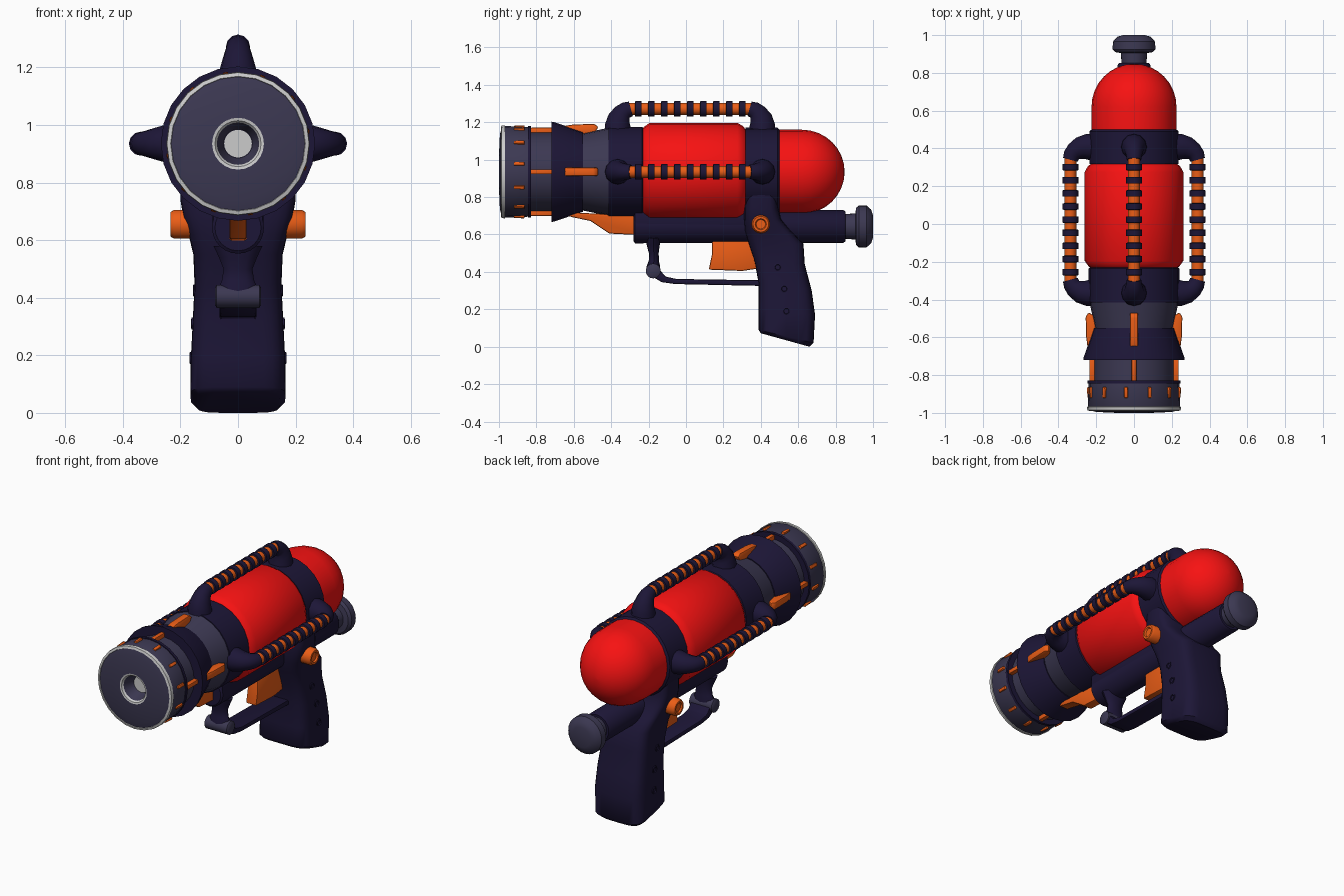
import bpy, bmesh
from math import sin, cos, pi, radians
from mathutils import Matrix, Vector

if "Cube" in bpy.data.objects:
    bpy.data.objects.remove(bpy.data.objects["Cube"])

def material(name, rgb):
    m = bpy.data.materials.new(name)
    m.diffuse_color = (*rgb, 1)
    m.use_nodes = True
    m.node_tree.nodes["Principled BSDF"].inputs["Base Color"].default_value = m.diffuse_color
    return m

NAVY = material("navy", (0.012, 0.008, 0.038))
SLATE = material("slate", (0.045, 0.04, 0.085))
RED = material("red", (0.93, 0.006, 0.006))
ORANGE = material("orange", (0.83, 0.11, 0.008))
AXIS = 0.935  # height of the barrel axis

def around(deg):
    """Frame on the barrel axis whose local z points outward at an angle."""
    return Matrix.Translation((0, 0, AXIS)) @ Matrix.Rotation(radians(deg), 4, 'Y')

def loft(name, rings, mat=None, frame=Matrix(), closed=False, angle=35, bevel=0):
    bm = bmesh.new()
    vs = [[bm.verts.new(frame @ Vector(p)) for p in r] for r in rings]
    n = len(vs[0])
    pairs = list(zip(vs, vs[1:])) + ([(vs[-1], vs[0])] if closed else [])
    for a, b in pairs:
        for i in range(n):
            j = (i + 1) % n
            bm.faces.new((a[i], a[j], b[j], b[i]))
    if not closed:
        bm.faces.new(vs[0])
        bm.faces.new(vs[-1])
    bmesh.ops.recalc_face_normals(bm, faces=bm.faces)
    if bevel:
        edges = [e for e in bm.edges if e.calc_face_angle(0) > 0.4]
        bmesh.ops.bevel(bm, geom=edges, offset=bevel, segments=2, profile=0.5, affect='EDGES')
    me = bpy.data.meshes.new(name)
    bm.to_mesh(me)
    bm.free()
    me.shade_smooth()
    me.set_sharp_from_angle(angle=radians(angle))
    if mat:
        me.materials.append(mat)
    ob = bpy.data.objects.new(name, me)
    bpy.context.collection.objects.link(ob)
    return ob

def lathe(name, profile, mat=None, frame=around(0), n=24, closed=False):
    """Revolve (y, radius) points about the local y axis."""
    rings = [[(r * sin(2 * pi * i / n), y, r * cos(2 * pi * i / n)) for i in range(n)]
             for y, r in profile]
    return loft(name, rings, mat, frame, closed)

def plate(name, outline, half, mat, frame=Matrix(), bevel=0.008):
    """Extrude a (y, z) side outline across x."""
    return loft(name, [[(s * half, y, z) for y, z in outline] for s in (-1, 1)],
                mat, frame, bevel=bevel)

def sweep(name, path, mat, frame=Matrix(), n=12):
    """Tube through (y, z, x_radius, in_plane_radius) points."""
    rings = []
    for k, (y, z, rx, rn) in enumerate(path):
        a, b = path[max(k - 1, 0)], path[min(k + 1, len(path) - 1)]
        t = Vector((b[0] - a[0], b[1] - a[1])).normalized()
        rings.append([(rx * cos(2 * pi * i / n), y - t.y * rn * sin(2 * pi * i / n),
                       z + t.x * rn * sin(2 * pi * i / n)) for i in range(n)])
    return loft(name, rings, mat, frame, angle=50)

# Nozzle cap with recessed bore
lathe("nozzle_cap", [(-.84, .2), (-.845, .24), (-.97, .245), (-.985, .236), (-.995, .2),
                     (-1, .09), (-.99, .075), (-.92, .05)], SLATE)
lathe("nozzle_rim", [(-.965, .24), (-.968, .249), (-.986, .247), (-.99, .234), (-.98, .23)], closed=True)
lathe("bore_lip", [(-.995, .092), (-1, .09), (-.998, .08), (-.988, .073), (-.985, .085)], closed=True)
lathe("bore_end", [(-.918, .048), (-.925, .048)])
for k in range(12):
    plate(f"cap_tick_{k}", [(-.92, .22), (-.92, .249), (-.865, .252), (-.86, .22)],
          .009, ORANGE, around(30 * k - 10), bevel=.003)

# Barrel sections, front to back
lathe("neck_ring", [(-.845, .2), (-.845, .245), (-.828, .245), (-.828, .2)], NAVY)
lathe("neck", [(-.83, .212), (-.71, .212)], SLATE)
lathe("flare", [(-.72, .2), (-.72, .268), (-.705, .266), (-.55, .213), (-.55, .19)], NAVY)
lathe("waist", [(-.56, .205), (-.41, .236)], SLATE)
lathe("front_collar", [(-.42, .2), (-.415, .24), (-.235, .24), (-.225, .23)], NAVY)
lathe("tank", [(-.235, .225), (-.225, .24), (-.195, .261), (.275, .261), (.305, .245), (.32, .225)], RED)
lathe("rear_collar", [(.312, .2), (.318, .236), (.49, .236), (.5, .225)], NAVY)
lathe("tank_dome", [(.48, .225), (.62, .225)] +
      [(.62 + .228 * sin(a * pi / 16), max(.225 * cos(a * pi / 16), .004)) for a in range(1, 9)], RED)

# Orange fins on the neck and behind the flare
for name, a in (("top", 0), ("right", 90), ("left", -90), ("bottom", 180)):
    plate(f"neck_strip_{name}", [(-.83, .2), (-.83, .236), (-.71, .236), (-.71, .2)], .013, ORANGE, around(a), .004)
    if name != "bottom":
        plate(f"fin_{name}", [(-.66, .2), (-.65, .246), (-.6, .253), (-.49, .256), (-.468, .24), (-.5, .19)],
              .022, ORANGE, around(a))
plate("bottom_fin", [(-.65, .72), (-.62, .695), (-.51, .672), (-.41, .605), (-.25, .597), (-.25, .7)], .03, ORANGE)

# Three ribbed hoses with tapered elbows
front = [(-.365, .2, .07, .07), (-.365, .25, .066, .068), (-.358, .285, .056, .06),
         (-.34, .315, .047, .05), (-.32, .33, .042, .044), (-.295, .337, .038, .04)]
for name, a in (("top", 0), ("right", 90), ("left", -90)):
    sweep(f"{name}_front_elbow", front, NAVY, around(a))
    sweep(f"{name}_rear_elbow", [(.045 - y if y > -.33 else .043 - y, z, rx, rn) for y, z, rx, rn in front],
          NAVY, around(a))
    hose = around(a) @ Matrix.Translation((0, 0, .337))
    lathe(f"{name}_hose", [(-.31, .032), (.36, .032)], ORANGE, hose, 12)
    for k in range(9):
        y = -.255 + .0695 * k
        lathe(f"{name}_hose_ring_{k}", [(y - .018, .03), (y - .016, .042), (y + .016, .042), (y + .018, .03)],
              NAVY, hose, 12)

# Lower tube, bridge to the tank and rear plunger knob
low = Matrix.Translation((0, 0, .643))
lathe("lower_tube", [(-.28, .08), (-.272, .09), (.84, .088), (.852, .08)], NAVY, low)
plate("tank_bridge", [(-.275, .63), (-.275, .73), (.36, .73), (.36, .63)], .088, NAVY)
lathe("plunger_knob", [(.84, .065), (.905, .07), (.91, .1), (.925, .113), (.965, .112), (.99, .09), (1, .06)],
      SLATE, low)

# Grip lofted from rounded sections: front y,z / rear y,z / half width
sections = [(.40, .072, .66, .0, .145), (.388, .09, .682, .02, .165), (.388, .2, .69, .17, .164),
            (.388, .34, .672, .3, .157), (.368, .45, .635, .44, .151), (.335, .55, .628, .55, .155),
            (.315, .62, .56, .62, .172), (.31, .68, .51, .68, .19), (.31, .74, .495, .74, .2),
            (.315, .83, .49, .83, .2)]
rings = []
for y0, z0, y1, z1, hw in sections:
    ring = []
    for i in range(24):
        c, s = cos(2 * pi * i / 24), sin(2 * pi * i / 24)
        u = (abs(c) ** .45) * (1 if c > 0 else -1)
        v = .5 + .5 * (abs(s) ** .45) * (1 if s > 0 else -1)
        ring.append((hw * u, y0 + (y1 - y0) * v, z0 + (z1 - z0) * v))
    rings.append(ring)
loft("grip", rings, NAVY, angle=45)

# Side buttons and grip studs
for side, a in (("right", -90), ("left", 90)):
    turn = Matrix.Rotation(radians(a), 4, 'Z')
    lathe(f"{side}_button", [(.13, .05), (.222, .05), (.235, .042), (.235, .03), (.226, .025)], ORANGE,
          Matrix.Translation((0, .4, .655)) @ turn, 16)
    for k, (y, z, x) in enumerate([(.49, .425, .153), (.525, .31, .159), (.537, .19, .165)]):
        lathe(f"{side}_grip_stud_{k}", [(x - .03, .021), (x + .002, .021), (x + .004, .015), (x - .002, .013)],
              NAVY, Matrix.Translation((0, y, z)) @ turn, 12)

# Trigger
plate("trigger", [(.14, .58), (.138, .49), (.122, .412), (.3, .405), (.4, .42), (.4, .58)], .035, ORANGE)

# Trigger guard: post, pivot and bar
sweep("guard_post", [(-.175, .58, .085, .042), (-.175, .54, .066, .034), (-.172, .5, .05, .026),
                     (-.172, .46, .056, .027), (-.174, .43, .07, .036), (-.175, .39, .07, .036)], NAVY)
lathe("guard_pivot", [(-.08, .03), (-.074, .04), (.074, .04), (.08, .03)], SLATE,
      Matrix.Translation((0, -.175, .405)) @ Matrix.Rotation(pi / 2, 4, 'Z'), 16)
plate("guard_bar", [(-.2, .405), (-.175, .372), (-.13, .345), (-.06, .335), (.41, .325), (.41, .355),
                    (-.05, .362), (-.11, .375), (-.135, .405), (-.16, .43)], .065, NAVY)
